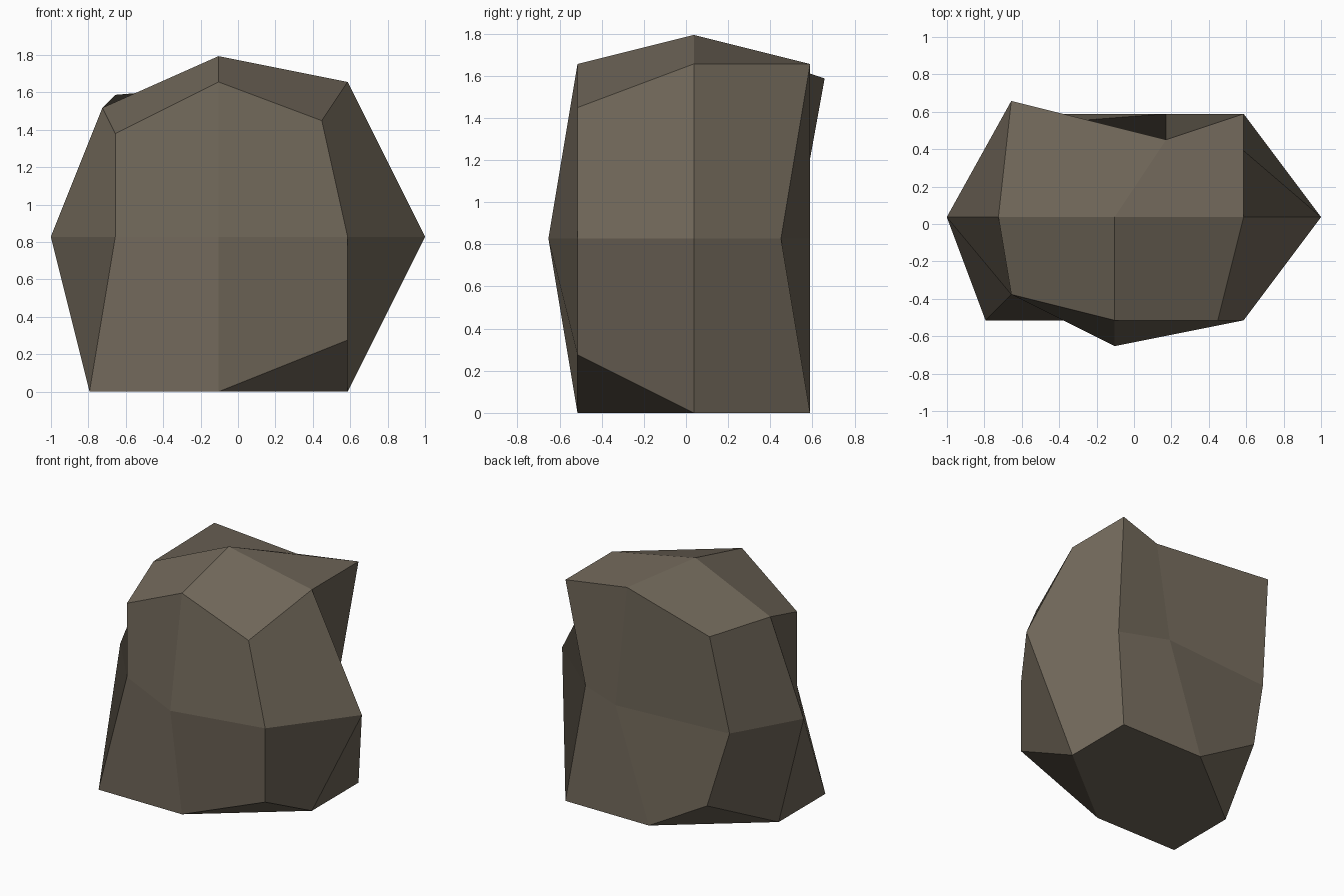
import bpy, bmesh
from mathutils import Vector

if "Cube" in bpy.data.objects:
    bpy.data.objects.remove(bpy.data.objects["Cube"])

CENTRE = Vector((-0.104, 0.037, 0.828))
HALF = Vector((0.69, 0.552, 0.828))
STEP = 0.069  # chips and bulges are whole multiples of this

# Grid position (left/mid/right, front/mid/back, bottom/mid/top) -> shift in steps
SHIFTS = {
    # crown
    (0, 0, 1): (0, 0, 2), (-1, 0, 1): (1, 0, -2), (-1, 1, 1): (2, 1, -1),
    (0, 1, 1): (4, -2, 0), (1, -1, 1): (-2, 0, -3), (-1, -1, 1): (2, 2, -4),
    # waist
    (0, -1, 0): (0, -2, 0), (1, 0, 0): (6, 0, 0), (-1, 0, 0): (-3, 0, 0),
    (-1, -1, 0): (2, 2, 0), (-1, 1, 0): (1, -1, 0), (0, 1, 0): (4, 0, 0),
    (1, 1, 0): (-1, -2, 0),
    # chipped base corners
    (1, -1, -1): (0, 0, 4), (-1, 1, -1): (3, 0, 4),
}

# Boulder: a cube split once each way, then chipped
bm = bmesh.new()
bmesh.ops.create_cube(bm, size=2)
bmesh.ops.subdivide_edges(bm, edges=bm.edges[:], cuts=1, use_grid_fill=True)
grid = {tuple(round(c) for c in v.co): v for v in bm.verts}

# Crease the underside across the two raised corners
for a, b in (((0, -1, -1), (1, 0, -1)), ((-1, 0, -1), (0, 1, -1))):
    bmesh.ops.connect_verts(bm, verts=[grid[a], grid[b]])

for key, v in grid.items():
    shift = Vector(SHIFTS.get(key, (0, 0, 0))) * STEP
    v.co = CENTRE + Vector(key) * HALF + shift
bmesh.ops.recalc_face_normals(bm, faces=bm.faces[:])

mesh = bpy.data.meshes.new("boulder")
bm.to_mesh(mesh)
bm.free()
stone = bpy.data.materials.new("brown grey stone")
stone.diffuse_color = (0.165, 0.138, 0.102, 1)
stone.use_nodes = True
stone.node_tree.nodes["Principled BSDF"].inputs["Base Color"].default_value = stone.diffuse_color
mesh.materials.append(stone)
bpy.context.collection.objects.link(bpy.data.objects.new("boulder", mesh))
